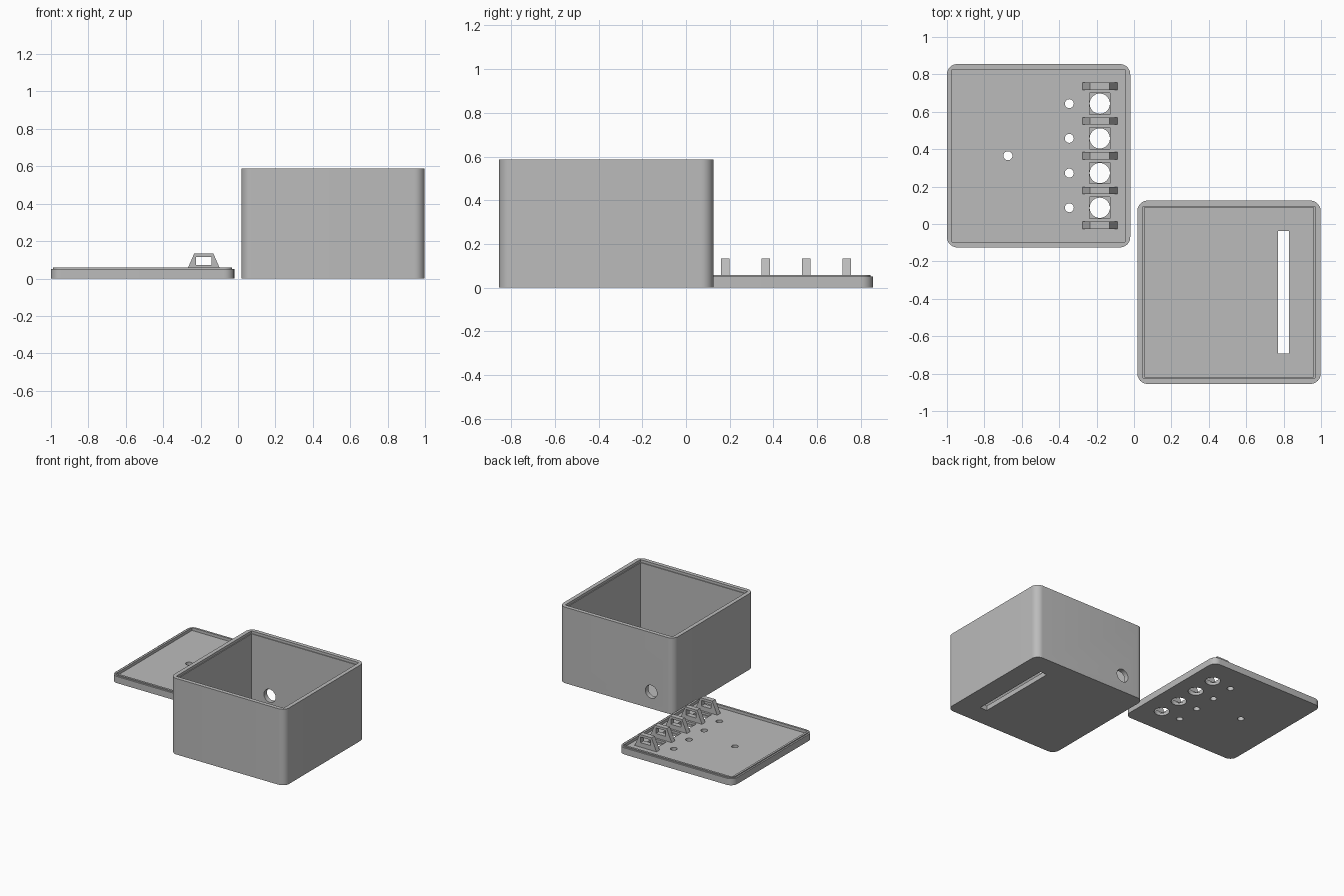
import bpy, bmesh, math

if "Cube" in bpy.data.objects:
    bpy.data.objects.remove(bpy.data.objects["Cube"])

grey = bpy.data.materials.new("plain grey")
grey.diffuse_color = (0.5, 0.5, 0.5, 1)
grey.use_nodes = True
grey.node_tree.nodes["Principled BSDF"].inputs["Base Color"].default_value = grey.diffuse_color


def prism(name, pts, depth, place):
    """Extrude a closed 2D outline; place maps (u, v, w) to x, y, z."""
    bm = bmesh.new()
    ends = [[bm.verts.new(place(u, v, w)) for u, v in pts] for w in (0, depth)]
    bm.faces.new(ends[0])
    bm.faces.new(ends[1])
    for i in range(len(pts)):
        j = (i + 1) % len(pts)
        bm.faces.new((ends[0][i], ends[0][j], ends[1][j], ends[1][i]))
    bmesh.ops.recalc_face_normals(bm, faces=bm.faces)
    mesh = bpy.data.meshes.new(name)
    bm.to_mesh(mesh)
    bm.free()
    mesh.materials.append(grey)
    ob = bpy.data.objects.new(name, mesh)
    bpy.context.collection.objects.link(ob)
    return ob


def rounded(half, r, n=10):
    """Square outline with rounded corners."""
    pts = []
    for k, (sx, sy) in enumerate(((1, 1), (-1, 1), (-1, -1), (1, -1))):
        for i in range(n + 1):
            a = math.radians(90 * (k + i / n))
            pts.append((sx * (half - r) + r * math.cos(a), sy * (half - r) + r * math.sin(a)))
    return pts


def rect(hx, hy):
    return [(-hx, -hy), (hx, -hy), (hx, hy), (-hx, hy)]


def circle(r, n=40):
    return [(r * math.cos(2 * math.pi * i / n), r * math.sin(2 * math.pi * i / n)) for i in range(n)]


def upright(name, pts, x, y, z0, z1):
    return prism(name, pts, z1 - z0, lambda u, v, w: (x + u, y + v, z0 + w))


def combine(ob, other, operation):
    mod = ob.modifiers.new(operation, 'BOOLEAN')
    mod.operation, mod.solver, mod.object = operation, 'EXACT', other
    bpy.context.view_layer.objects.active = ob
    bpy.ops.object.modifier_apply(modifier=mod.name)
    bpy.data.objects.remove(other)


def smooth(ob):
    bpy.ops.object.select_all(action='DESELECT')
    ob.select_set(True)
    bpy.context.view_layer.objects.active = ob
    bpy.ops.object.shade_smooth_by_angle(angle=math.radians(30))


HALF, RADIUS, FLOOR = 0.49, 0.055, 0.037

# Open case, hollowed with a small ledge under the rim
CX, CY, HEIGHT = 0.508, -0.365, 0.587
case = upright("case", rounded(HALF, RADIUS), CX, CY, 0, HEIGHT)
combine(case, upright("cavity", rect(0.453, 0.453), CX, CY, FLOOR, 0.7), 'DIFFERENCE')
combine(case, upright("ledge", rect(0.459, 0.459), CX, CY, HEIGHT - 0.02, 0.7), 'DIFFERENCE')
# Slot through the case floor
combine(case, upright("slot", rect(0.03, 0.328), 0.8, CY, -0.1, 0.1), 'DIFFERENCE')
# Cable hole in the rear wall
combine(case, prism("cable_hole", circle(0.05), 0.2,
                    lambda u, v, w: (0.21 + u, 0.02 + w, 0.13 + v)), 'DIFFERENCE')
smooth(case)

# Shallow lid with a stepped lip
LX, LY = -0.51, 0.365
lid = upright("lid", rounded(HALF, RADIUS), LX, LY, 0, 0.051)
combine(lid, upright("lip", rounded(HALF - 0.012, RADIUS - 0.012), LX, LY, 0.02, 0.059), 'UNION')
combine(lid, upright("recess", rect(0.462, 0.462), LX, LY, FLOOR, 0.2), 'DIFFERENCE')

# Button holes with square pockets, and indicator holes beside them
BX, PITCH = -0.183, 0.1855
for k in range(4):
    y = LY + (k - 1.5) * PITCH
    combine(lid, upright("pocket", rect(0.056, 0.057), BX, y, 0.02, 0.2), 'DIFFERENCE')
    combine(lid, upright("button_hole", circle(0.054), BX, y, -0.1, 0.2), 'DIFFERENCE')
    combine(lid, upright("indicator_hole", circle(0.024, 24), -0.346, y, -0.1, 0.2), 'DIFFERENCE')
combine(lid, upright("sensor_hole", circle(0.024, 24), -0.674, LY, -0.1, 0.2), 'DIFFERENCE')
smooth(lid)

# Trapezoid brackets with a rectangular window, between the buttons
for k in range(5):
    y = LY + (k - 2) * PITCH - 0.0195
    outline = [(-0.094, FLOOR - 0.001), (0.094, FLOOR - 0.001), (0.051, 0.134), (-0.051, 0.134)]
    bracket = prism(f"bracket_{k + 1}", outline, 0.039, lambda u, v, w: (BX + u, y + w, v))
    combine(bracket, prism("window", [(-0.042, 0.072), (0.042, 0.072), (0.042, 0.115), (-0.042, 0.115)],
                           0.1, lambda u, v, w: (BX + u, y - 0.03 + w, v)), 'DIFFERENCE')
